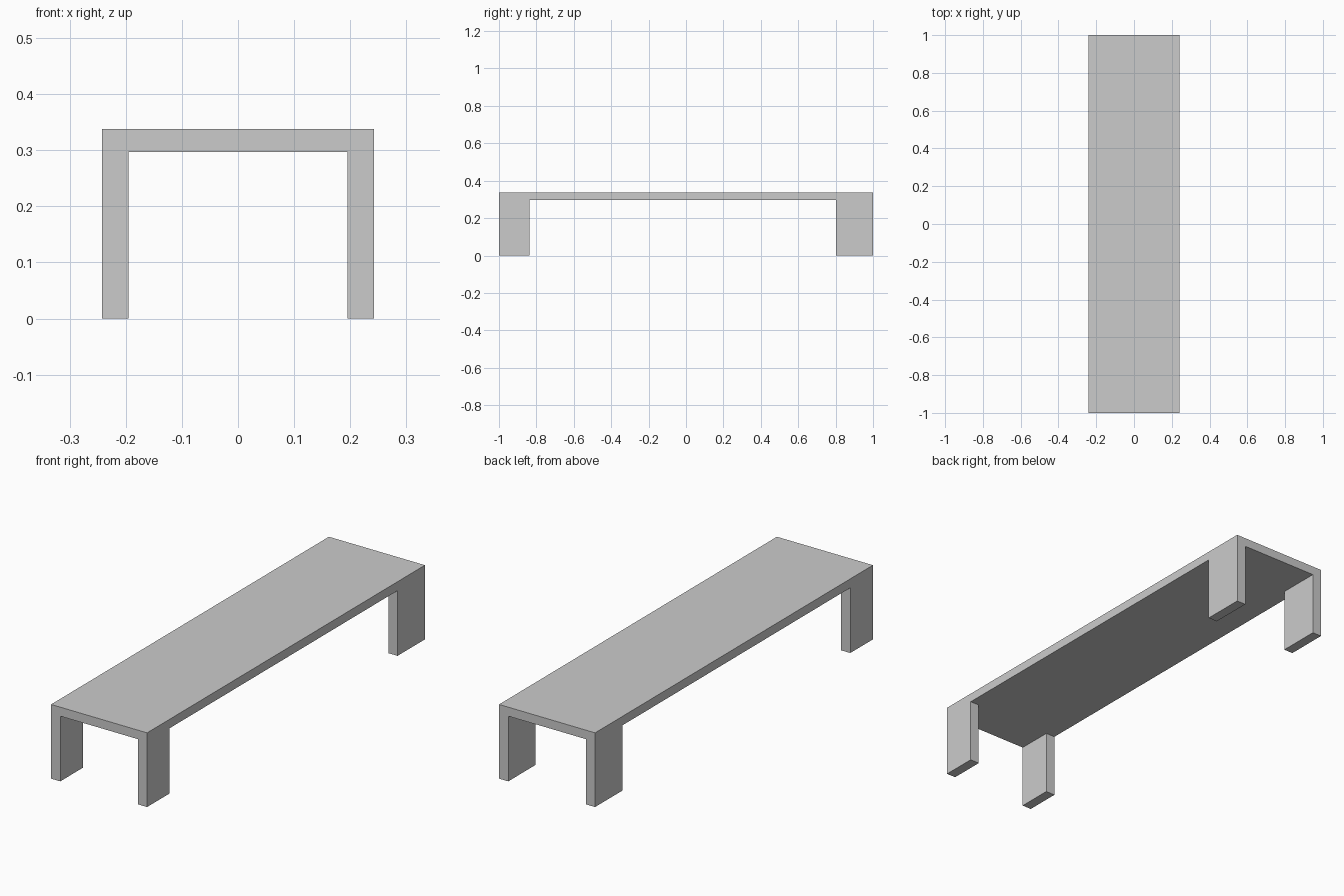
import bpy, bmesh, math

if "Cube" in bpy.data.objects:
    bpy.data.objects.remove(bpy.data.objects["Cube"])

TOP, UNDER = 0.338, 0.297
XS = [-0.242, -0.1955, 0.1955, 0.242]   # outer and inner leg sides
YS = [-1.0, -0.837, 0.803, 1.0]         # front legs are narrower than back legs

bm = bmesh.new()

# underside of the tabletop, split so each corner cell is a leg footprint
grid = [[bm.verts.new((x, y, UNDER)) for y in YS] for x in XS]
cells = {}
for i in range(3):
    for j in range(3):
        cells[i, j] = bm.faces.new((grid[i][j], grid[i][j + 1],
                                    grid[i + 1][j + 1], grid[i + 1][j]))
corners = [cells[i, j] for i in (0, 2) for j in (0, 2)]

# tabletop thickness
up = bmesh.ops.extrude_face_region(bm, geom=list(cells.values()), use_keep_orig=True)
for v in (g for g in up["geom"] if isinstance(g, bmesh.types.BMVert)):
    v.co.z = TOP

# four legs pulled down from the corners
legs = bmesh.ops.extrude_discrete_faces(bm, faces=corners)
for f in legs["faces"]:
    for v in f.verts:
        v.co.z = 0.0

# merge coplanar faces into clean flat sides
bmesh.ops.recalc_face_normals(bm, faces=bm.faces[:])
bmesh.ops.dissolve_limit(bm, angle_limit=math.radians(1),
                         verts=bm.verts[:], edges=bm.edges[:])

mesh = bpy.data.meshes.new("low_table")
bm.to_mesh(mesh)
bm.free()
bpy.context.collection.objects.link(bpy.data.objects.new("low_table", mesh))
